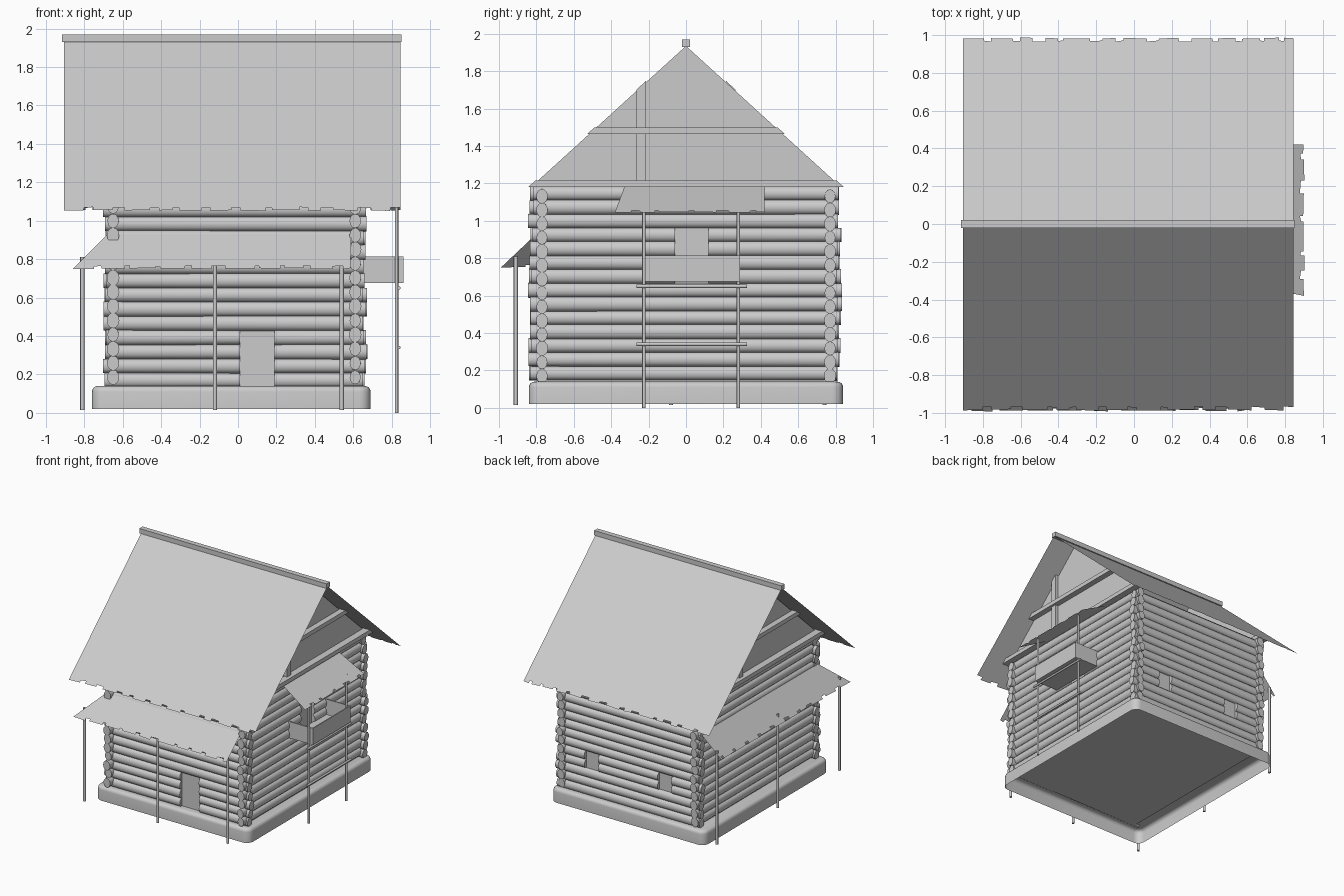
import bpy, bmesh, math, random
from mathutils import Vector, Matrix

random.seed(7)
if "Cube" in bpy.data.objects:
    bpy.data.objects.remove(bpy.data.objects["Cube"])

grey = bpy.data.materials.new("plain_grey")
grey.use_nodes = True
COLOUR = (0.6, 0.6, 0.6, 1)
grey.diffuse_color = COLOUR
grey.node_tree.nodes["Principled BSDF"].inputs["Base Color"].default_value = COLOUR


def finish(name, bm, smooth=False):
    mesh = bpy.data.meshes.new(name)
    bm.to_mesh(mesh)
    bm.free()
    mesh.materials.append(grey)
    ob = bpy.data.objects.new(name, mesh)
    bpy.context.collection.objects.link(ob)
    if smooth:
        bpy.ops.object.select_all(action='DESELECT')
        ob.select_set(True)
        bpy.context.view_layer.objects.active = ob
        bpy.ops.object.shade_smooth_by_angle(angle=math.radians(40))
    return ob


def add_box(bm, lo, hi):
    lo, hi = Vector(lo), Vector(hi)
    m = Matrix.Translation((lo + hi) / 2) @ Matrix.Diagonal((*(hi - lo), 1))
    return bmesh.ops.create_cube(bm, size=1, matrix=m)["verts"]


def box(name, lo, hi):
    bm = bmesh.new()
    add_box(bm, lo, hi)
    return finish(name, bm)


def add_rod(bm, a, b, r1, r2=None, flat=1.0, sides=12):
    """Round rod from a to b; flat squeezes its horizontal width."""
    a, b = Vector(a), Vector(b)
    d = b - a
    m = (Matrix.Translation((a + b) / 2) @ d.to_track_quat('Z', 'Y').to_matrix().to_4x4())
    verts = bmesh.ops.create_cone(bm, cap_ends=True, segments=sides, radius1=r1,
                                  radius2=r2 or r1, depth=d.length, matrix=m)["verts"]
    if flat != 1:
        side = d.cross(Vector((0, 0, 1))).normalized()
        for v in verts:
            v.co += side * (v.co - a).dot(side) * (flat - 1)


def rod(name, a, b, r=0.011):
    bm = bmesh.new()
    add_rod(bm, a, b, r)
    return finish(name, bm, True)


def prism(name, pts, x0, x1):
    """Extrude a (y, z) profile between two x positions."""
    bm = bmesh.new()
    f = bm.faces.new([bm.verts.new((x0, y, z)) for y, z in pts])
    ext = bmesh.ops.extrude_face_region(bm, geom=[f])["geom"]
    bmesh.ops.translate(bm, vec=(x1 - x0, 0, 0),
                        verts=[g for g in ext if isinstance(g, bmesh.types.BMVert)])
    bmesh.ops.recalc_face_normals(bm, faces=bm.faces)
    return finish(name, bm)


def ragged_sheet(name, top_a, top_b, low_b, low_a, depth=0.02):
    """Thin sheet whose lower edge is made of uneven board ends."""
    ta, tb, lb, la = map(Vector, (top_a, top_b, low_b, low_a))
    length = (lb - la).length
    down = ((la + lb) - (ta + tb))
    along = (lb - la).normalized()
    down = (down - along * down.dot(along)).normalized()
    pts, s, notch = [], 0.0, False
    while s < length:
        e = min(length, s + (random.uniform(0.02, 0.07) if notch else random.uniform(0.06, 0.16)))
        off = -depth if notch else 0
        for t in (s, e):
            pts.append(la + along * t + down * (off + random.uniform(-0.006, 0.003)))
        s, notch = e + 0.0005, not notch
    bm = bmesh.new()
    bm.faces.new([bm.verts.new(p) for p in pts + [tb, ta]])
    return finish(name, bm)


# Stone footing: hollow below, rounded corners and top edge
bm = bmesh.new()
add_box(bm, (-0.76, -0.84, 0.02), (0.69, 0.84, 0.14))
upright = [e for e in bm.edges if abs(e.verts[0].co.z - e.verts[1].co.z) > 0.05]
bmesh.ops.bevel(bm, geom=upright, offset=0.06, segments=5, profile=0.5, affect='EDGES')
rim = [e for e in bm.edges if all(v.co.z > 0.13 for v in e.verts)]
bmesh.ops.bevel(bm, geom=rim, offset=0.03, segments=4, profile=0.5, affect='EDGES')
bmesh.ops.delete(bm, geom=[f for f in bm.faces if f.calc_center_median().z < 0.025],
                 context='FACES')
finish("footing", bm, True)

# Inner wall panels seen through the openings
X0, X1, Y = -0.65, 0.61, 0.77
box("inner_walls", (X0, -Y, 0.13), (X1, Y, 1.18))


# Log walls: openings are (start, end, bottom, top) along the wall
def log_wall(name, axis, fixed, start, end, z0, openings):
    bm = bmesh.new()
    for i in range(14):
        z = z0 + 0.074 * i
        cuts = sorted(o for o in openings if o[2] < z < o[3])
        ends = [start + random.uniform(-0.015, 0.015)]
        for o in cuts:
            ends += [o[0], o[1]]
        ends.append(end + random.uniform(-0.015, 0.015))
        for a, b in zip(ends[::2], ends[1::2]):
            p, q = [((s, fixed, z) if axis == 'x' else (fixed, s, z)) for s in (a, b)]
            add_rod(bm, p, q, random.uniform(0.036, 0.041), random.uniform(0.036, 0.041), 0.8)
    finish(name, bm, True)


log_wall("front_logs", 'x', -Y, -0.69, 0.66, 0.17, [(0.01, 0.19, 0.1, 0.4)])
log_wall("back_logs", 'x', Y, -0.69, 0.66, 0.17,
         [(0.27, 0.4, 0.34, 0.5), (-0.42, -0.29, 0.34, 0.5)])
log_wall("left_logs", 'y', X1, -0.83, 0.82, 0.185, [(-0.06, 0.12, 0.67, 0.93)])
log_wall("right_logs", 'y', X0, -0.83, 0.82, 0.185, [])

# Main roof
RIDGE, SLOPE, EAVE = 1.94, 0.9, 0.985


def roof_z(y):
    return RIDGE - SLOPE * abs(y)


for name, s in (("front_roof", -1), ("back_roof", 1)):
    ragged_sheet(name, (-0.905, 0, RIDGE), (0.845, 0, RIDGE),
                 (0.845, s * EAVE, roof_z(EAVE)), (-0.905, s * EAVE, roof_z(EAVE)))
box("ridge_beam", (-0.915, -0.022, 1.93), (0.85, 0.022, 1.97))


# Gables: wall, sill beam, tie beam and one upright each
def roof_band(name, z0, z1, x0, x1):
    a, b = (RIDGE - z0) / SLOPE, (RIDGE - z1) / SLOPE
    prism(name, [(-a, z0), (a, z0), (b, z1), (-b, z1)], x0, x1)


for side, x, d in (("left", X1, 1), ("right", X0, -1)):
    prism(side + "_gable", [(-0.83, 1.18), (0.83, 1.18), (0, RIDGE - 0.005)], x, x + d * 0.01)
    roof_band(side + "_sill_beam", 1.18, 1.215, x - d * 0.02, x + d * 0.07)
    roof_band(side + "_tie_beam", 1.465, 1.5, x, x + d * 0.06)
    lo, hi = sorted((-0.265 * d, -0.215 * d))
    prism(side + "_gable_post", [(lo, 1.21), (hi, 1.21), (hi, roof_z(hi)), (lo, roof_z(lo))],
          x, x + d * 0.04)

# Porch roof wrapping the front and right sides
top_hip, low_hip = (-0.68, -0.8, 0.93), (-0.86, -0.99, 0.75)
ragged_sheet("front_porch_roof", top_hip, (0.59, -0.8, 0.93), (0.585, -0.99, 0.75), low_hip)
ragged_sheet("side_porch_roof", top_hip, (-0.68, 0.77, 0.93), (-0.86, 0.75, 0.75), low_hip)
for x, y in ((-0.81, -0.91), (-0.12, -0.91), (0.54, -0.91), (-0.81, -0.08), (-0.81, 0.74)):
    rod("porch_pole", (x, y, 0.015), (x, y, 0.81))

# Balcony: floor, panels, poles, rails and small roof
BX, B0, B1 = 0.86, -0.22, 0.29
box("balcony_floor", (0.63, B0, 0.675), (BX, B1, 0.685))
box("balcony_front_panel", (BX - 0.01, B0, 0.68), (BX, B1, 0.815))
for y in (B0, B1 - 0.01):
    box("balcony_end_panel", (0.63, y, 0.68), (BX, y + 0.01, 0.815))
for y in (-0.225, 0.28):
    rod("balcony_pole", (0.825, y, 0), (0.825, y, 1.08), 0.009)
for z in (0.34, 0.65):
    rod("balcony_rail", (0.838, -0.265, z), (0.838, 0.325, z), 0.009)
ragged_sheet("balcony_roof", (0.64, -0.33, 1.18), (0.64, 0.42, 1.18),
             (0.9, 0.42, 1.045), (0.9, -0.38, 1.045))
